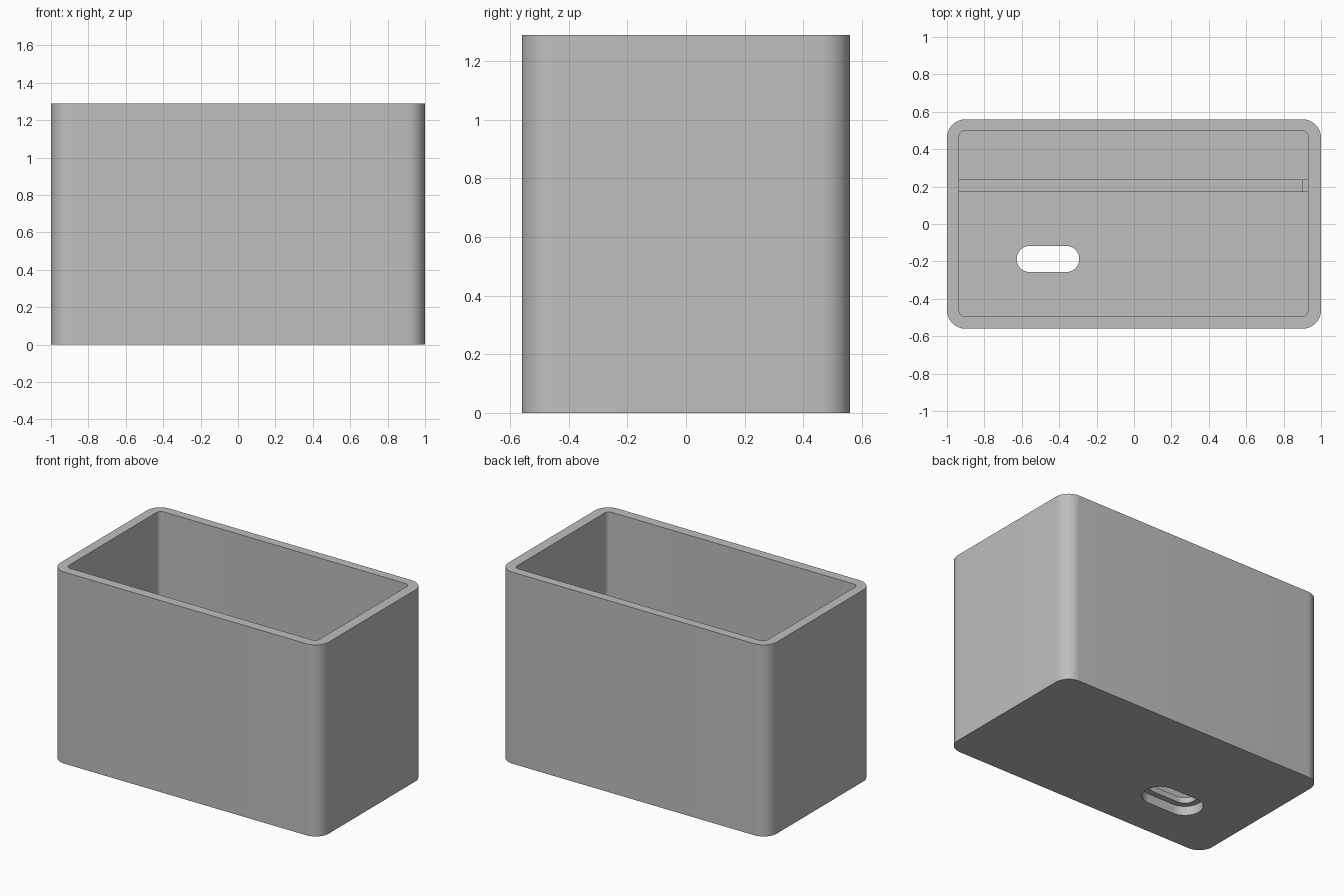
import bpy, bmesh
from math import cos, sin, pi, radians

cube = bpy.data.objects.get("Cube")
if cube:
    bpy.data.objects.remove(cube, do_unlink=True)

grey = bpy.data.materials.new("light grey")
grey.use_nodes = True
COLOR = (0.52, 0.52, 0.52, 1)
grey.diffuse_color = COLOR
grey.node_tree.nodes["Principled BSDF"].inputs["Base Color"].default_value = COLOR


def rounded_prism(name, x0, x1, y0, y1, z0, z1, r=0, steps=12):
    """Upright prism over a rectangle with rounded corners."""
    points = []
    corners = [(x1 - r, y1 - r), (x0 + r, y1 - r), (x0 + r, y0 + r), (x1 - r, y0 + r)]
    for q, (cx, cy) in enumerate(corners):
        for i in range(steps + 1 if r else 1):
            a = (q + i / steps) * pi / 2
            points.append((cx + r * cos(a), cy + r * sin(a), z0))
    bm = bmesh.new()
    base = bm.faces.new([bm.verts.new(p) for p in points])
    top = bmesh.ops.extrude_face_region(bm, geom=[base])["geom"]
    bmesh.ops.translate(bm, vec=(0, 0, z1 - z0),
                        verts=[v for v in top if isinstance(v, bmesh.types.BMVert)])
    bmesh.ops.remove_doubles(bm, verts=bm.verts, dist=1e-5)
    bmesh.ops.recalc_face_normals(bm, faces=bm.faces)
    mesh = bpy.data.meshes.new(name)
    bm.to_mesh(mesh)
    bm.free()
    mesh.materials.append(grey)
    obj = bpy.data.objects.new(name, mesh)
    bpy.context.collection.objects.link(obj)
    return obj


def activate(obj):
    bpy.ops.object.select_all(action='DESELECT')
    obj.select_set(True)
    bpy.context.view_layer.objects.active = obj


def cut(obj, cutter):
    cutter.hide_render = True
    mod = obj.modifiers.new("cut", 'BOOLEAN')
    mod.operation = 'DIFFERENCE'
    mod.solver = 'EXACT'
    mod.object = cutter
    activate(obj)
    bpy.ops.object.modifier_apply(modifier=mod.name)
    bpy.data.objects.remove(cutter, do_unlink=True)


HEIGHT, FLOOR = 1.29, 0.10

# Open box with rounded corners
box = rounded_prism("box", -1, 1, -0.56, 0.56, 0, HEIGHT, 0.1)
cut(box, rounded_prism("cavity_cutter", -0.935, 0.93, -0.495, 0.5, FLOOR, HEIGHT + 0.1, 0.033))

# Slot through the floor, with a wider recess underneath
cut(box, rounded_prism("slot_cutter", -0.627, -0.293, -0.257, -0.117, -0.1, FLOOR + 0.1, 0.0699))
cut(box, rounded_prism("recess_cutter", -0.667, -0.253, -0.297, -0.077, -0.1, 0.062, 0.1099))
activate(box)
bpy.ops.object.shade_smooth_by_angle(angle=radians(30))

# Inner partition with a lowered notch at one end
divider = rounded_prism("divider", -0.95, 0.95, 0.172, 0.237, FLOOR - 0.01, 0.6)
cut(divider, rounded_prism("notch_cutter", 0.9, 1, 0.1, 0.3, 0.3, 0.7))
